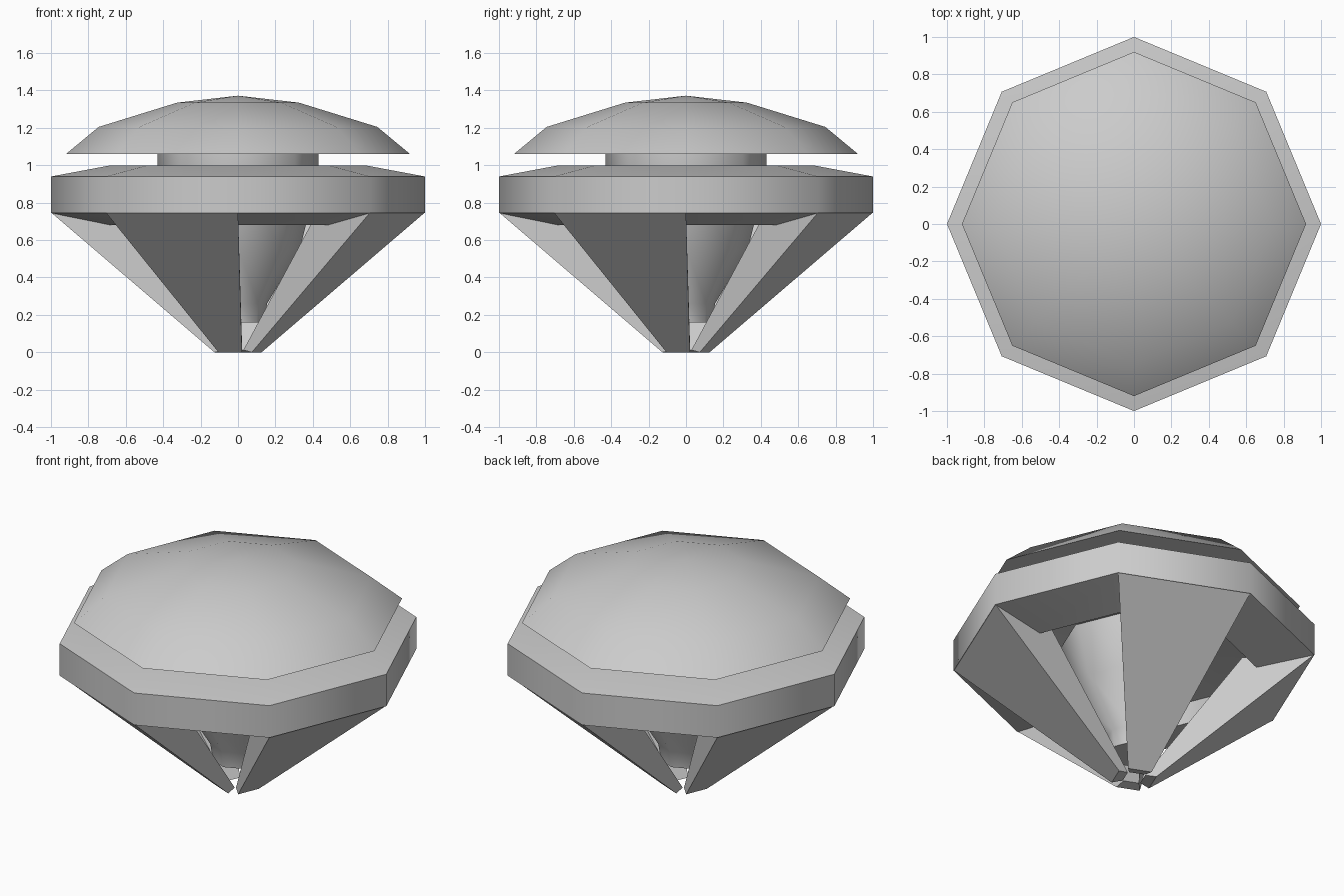
import bpy, math
from math import cos, sin, pi, radians

if "Cube" in bpy.data.objects:
    bpy.data.objects.remove(bpy.data.objects["Cube"])

SIDES = 8


def make_object(name, verts, faces, smooth_angle=None):
    mesh = bpy.data.meshes.new(name)
    mesh.from_pydata(verts, [], faces)
    obj = bpy.data.objects.new(name, mesh)
    bpy.context.collection.objects.link(obj)
    bpy.ops.object.select_all(action='DESELECT')
    bpy.context.view_layer.objects.active = obj
    obj.select_set(True)
    bpy.ops.object.mode_set(mode='EDIT')
    bpy.ops.mesh.select_all(action='SELECT')
    bpy.ops.mesh.normals_make_consistent(inside=False)
    bpy.ops.object.mode_set(mode='OBJECT')
    if smooth_angle:
        bpy.ops.object.shade_smooth_by_angle(angle=radians(smooth_angle))
    return obj


def lathe(name, profile, loop=False, smooth_angle=55):
    """Turn an (r, z) profile into an octagonal solid; r = 0 makes a tip."""
    verts, rings = [], []
    for r, z in profile:
        if r == 0:
            rings.append([len(verts)] * SIDES)
            verts.append((0, 0, z))
        else:
            rings.append(list(range(len(verts), len(verts) + SIDES)))
            verts += [(r * cos(2 * pi * i / SIDES), r * sin(2 * pi * i / SIDES), z)
                      for i in range(SIDES)]
    pairs = list(zip(rings, rings[1:]))
    if loop:
        pairs.append((rings[-1], rings[0]))
    faces = []
    for a, b in pairs:
        for i in range(SIDES):
            j = (i + 1) % SIDES
            faces.append(tuple(dict.fromkeys((a[i], a[j], b[j], b[i]))))
    if not loop:
        for ring in (rings[0], rings[-1]):
            if ring[0] != ring[1]:
                faces.append(tuple(ring))
    return make_object(name, verts, faces, smooth_angle)


# Faceted cap
lathe("dome", [(0.92, 1.06), (0.745, 1.205), (0.325, 1.335), (0, 1.372)])

# Wide band, hollow underneath
lathe("band", [(0.68, 0.68), (1.0, 0.745), (1.0, 0.94), (0.68, 1.0),
               (0.42, 1.0), (0.42, 0.83), (0.66, 0.80)], loop=True)

# Central stem from neck to lower tip
lathe("core", [(0.43, 1.07), (0.43, 0.95), (0.33, 0.55), (0.155, 0.26), (0.14, 0.16)])


# Four thick tapering fins under alternate sides of the band
def edge_pair(angle, dist, half, z):
    c, s = cos(angle), sin(angle)
    return [(dist * c + k * half * s, dist * s - k * half * c, z) for k in (1, -1)]


apothem, half_side = cos(pi / 8), sin(pi / 8)
for n in range(4):
    a = radians(-112.5 + 90 * n)
    v = (edge_pair(a, apothem, half_side, 0.748)
         + edge_pair(a, 0.108, 0.068, 0.0)
         + edge_pair(a, apothem * 0.60, half_side * 0.60, 0.748)
         + edge_pair(a, 0.05, 0.045, 0.012))
    make_object(f"fin_{n + 1}", v,
                [(0, 1, 3, 2), (4, 5, 7, 6), (0, 1, 5, 4),
                 (2, 3, 7, 6), (0, 2, 6, 4), (1, 3, 7, 5)])
